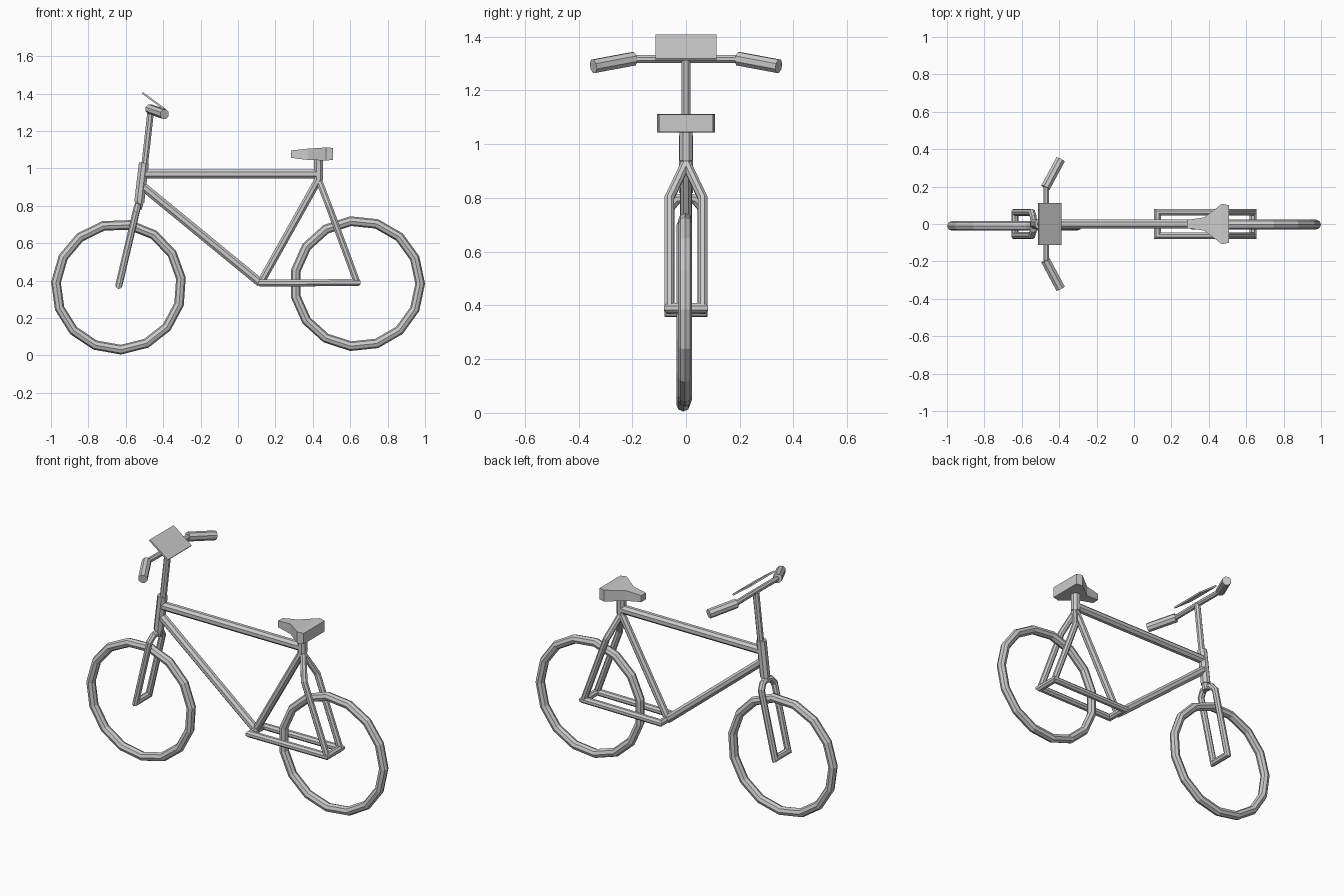
import bpy, bmesh, math
from mathutils import Vector

if "Cube" in bpy.data.objects:
    bpy.data.objects.remove(bpy.data.objects["Cube"])


def finish(name, bm, mirror=False):
    bmesh.ops.recalc_face_normals(bm, faces=bm.faces)
    me = bpy.data.meshes.new(name)
    bm.to_mesh(me)
    bm.free()
    ob = bpy.data.objects.new(name, me)
    bpy.context.collection.objects.link(ob)
    if mirror:
        mod = ob.modifiers.new("Mirror", "MIRROR")
        mod.use_axis = (False, True, False)
    return ob


def tube(name, pts, r, mirror=False, flat_start=False, flat_end=False, sides=8):
    """Mitred tube along a path; flat ends are cut on the y = 0 plane."""
    pts = [Vector(p) for p in pts]
    dirs = [(b - a).normalized() for a, b in zip(pts, pts[1:])]
    planes = [dirs[0]] + [(a + b).normalized() for a, b in zip(dirs, dirs[1:])] + [dirs[-1]]
    if flat_start:
        planes[0] = Vector((0, 1, 0))
    if flat_end:
        planes[-1] = Vector((0, 1, 0))
    ref = Vector((0, 1, 0)) if abs(dirs[0].y) < 0.8 else Vector((0, 0, 1))
    u = dirs[0].cross(ref).normalized()
    v = dirs[0].cross(u)
    angs = [2 * math.pi * (i + 0.5) / sides for i in range(sides)]
    ring = [pts[0] + r * (math.cos(a) * u + math.sin(a) * v) for a in angs]
    bm = bmesh.new()
    rows = []
    for i, p in enumerate(pts):
        d, n = dirs[max(i - 1, 0)], planes[i]
        ring = [q + d * ((p - q).dot(n) / d.dot(n)) for q in ring]
        rows.append([bm.verts.new(q) for q in ring])
    for a, b in zip(rows, rows[1:]):
        for i in range(sides):
            j = (i + 1) % sides
            bm.faces.new((a[i], a[j], b[j], b[i]))
    if not flat_start:
        bm.faces.new(rows[0])
    if not flat_end:
        bm.faces.new(rows[-1])
    return finish(name, bm, mirror)


# Wheels
for name, loc, turn in (("front_wheel", (-0.638, -0.01, 0.367), -8),
                        ("rear_wheel", (0.638, -0.003, 0.384), 0)):
    bpy.ops.mesh.primitive_torus_add(
        location=loc, rotation=(math.pi / 2, math.radians(turn), 0),
        major_segments=15, minor_segments=8, major_radius=0.336, minor_radius=0.026)
    bpy.context.object.name = name

# Main frame tubes
tube("top_tube", [(-0.5, 0, 0.97), (0.44, 0, 0.97)], 0.026)
tube("down_tube", [(-0.51, 0, 0.905), (0.12, 0, 0.388)], 0.025)
tube("seat_tube", [(0.12, 0, 0.388), (0.435, 0, 0.95)], 0.022)
tube("head_tube", [(-0.503, 0, 1.03), (-0.528, 0, 0.82)], 0.029)
tube("seat_post", [(0.43, 0, 0.94), (0.43, 0, 1.06)], 0.027)

# Rear triangle
tube("chain_stay", [(0.125, 0, 0.387), (0.125, 0.063, 0.387), (0.637, 0.063, 0.39),
                    (0.637, 0, 0.39)], 0.02, True, True, True)
tube("seat_stay", [(0.435, 0, 0.93), (0.485, 0.062, 0.8), (0.637, 0.062, 0.39)],
     0.019, True, True)

# Fork
tube("steerer", [(-0.522, 0, 0.84), (-0.535, 0, 0.785)], 0.023)
tube("fork_leg", [(-0.535, 0, 0.8), (-0.538, 0.035, 0.795), (-0.546, 0.062, 0.762),
                  (-0.637, 0.062, 0.375), (-0.637, 0, 0.375)], 0.019, True, True, True)

# Steering
tube("stem", [(-0.5, 0, 1.01), (-0.465, 0, 1.32)], 0.019)
tube("handlebar", [(-0.468, 0, 1.317), (-0.47, 0.185, 1.317), (-0.46, 0.22, 1.311)],
     0.016, True, True)
tube("grip", [(-0.473, 0.195, 1.318), (-0.393, 0.345, 1.29)], 0.027, True)

# Tilted plate on the handlebar
bpy.ops.mesh.primitive_cube_add(size=1, location=(-0.451, 0, 1.36),
                                rotation=(0, math.atan2(0.09, 0.122), 0))
plate = bpy.context.object
plate.name = "handlebar_plate"
plate.scale = (0.15, 0.226, 0.01)

# Seat: stations of x, half width, bottom and top
bm = bmesh.new()
rows = []
for x, w, lo, hi in ((0.283, 0.022, 1.057, 1.096), (0.375, 0.035, 1.045, 1.106),
                     (0.47, 0.108, 1.043, 1.112), (0.508, 0.1, 1.045, 1.11)):
    rows.append([bm.verts.new(p) for p in ((x, -w, lo), (x, w, lo), (x, w, hi), (x, -w, hi))])
for a, b in zip(rows, rows[1:]):
    for i in range(4):
        j = (i + 1) % 4
        bm.faces.new((a[i], a[j], b[j], b[i]))
bm.faces.new(rows[0])
bm.faces.new(rows[-1])
finish("seat", bm)
